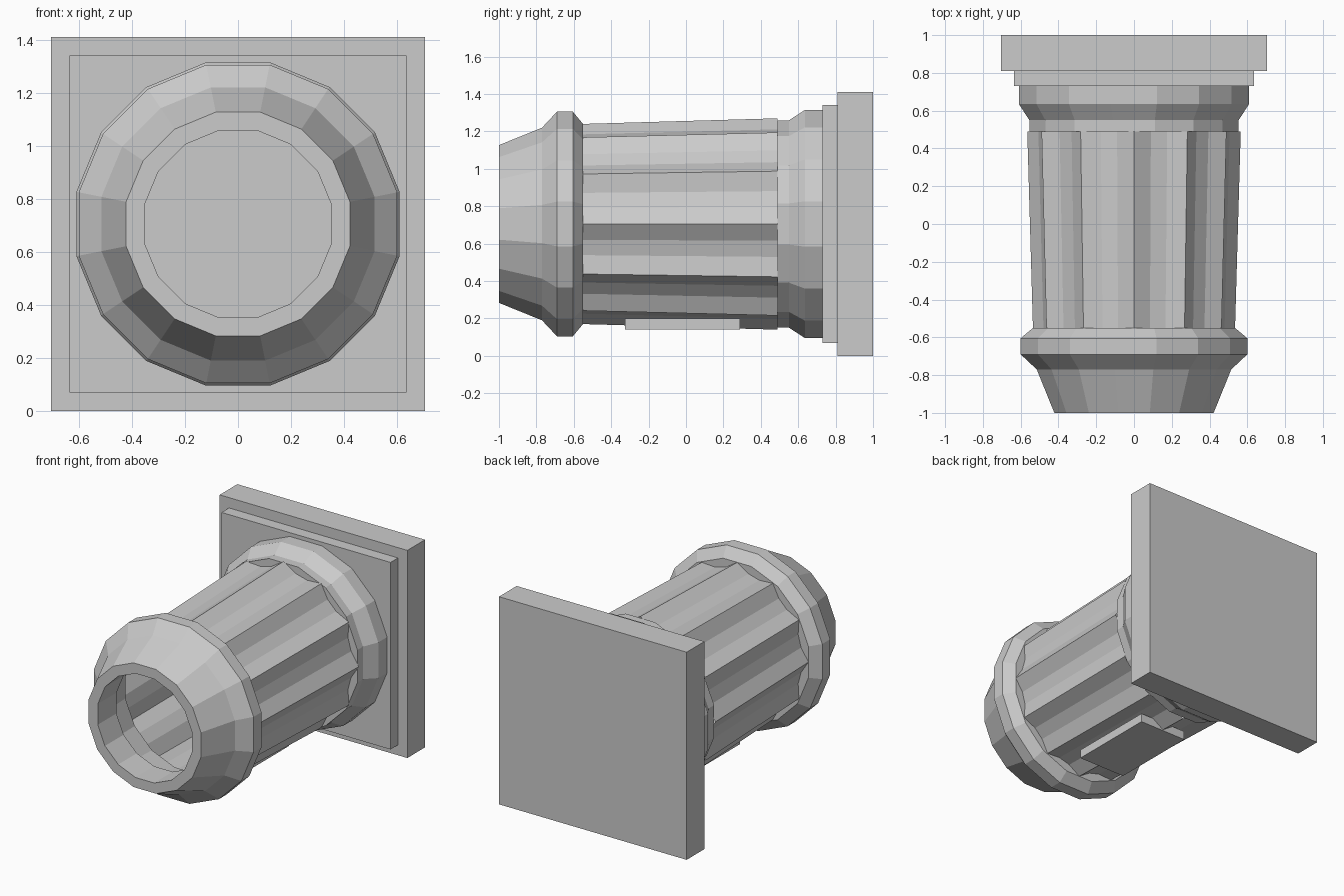
import bpy, bmesh, math

if "Cube" in bpy.data.objects:
    bpy.data.objects.remove(bpy.data.objects["Cube"])

CZ = 0.705  # height of the horizontal axis
grey = bpy.data.materials.new("stone grey")
grey.diffuse_color = (0.6, 0.6, 0.6, 1)
grey.use_nodes = True
grey.node_tree.nodes["Principled BSDF"].inputs["Base Color"].default_value = grey.diffuse_color


def finish(name, bm, recalc=True):
    if recalc:
        bmesh.ops.recalc_face_normals(bm, faces=bm.faces)
    me = bpy.data.meshes.new(name)
    bm.to_mesh(me)
    bm.free()
    me.materials.append(grey)
    ob = bpy.data.objects.new(name, me)
    bpy.context.collection.objects.link(ob)
    return ob


def box(name, x, y0, y1, z0, z1):
    bm = bmesh.new()
    bmesh.ops.create_cube(bm, size=1)
    for v in bm.verts:
        v.co = (v.co.x * 2 * x, y0 + (v.co.y + 0.5) * (y1 - y0),
                z0 + (v.co.z + 0.5) * (z1 - z0))
    finish(name, bm)


def loft(name, sections, closed=False, caps=False, recalc=True):
    """Bridge sections, each (y, [(angle, radius), ...]), along the y axis."""
    bm = bmesh.new()
    rings = [[bm.verts.new((r * math.sin(a), y, CZ + r * math.cos(a))) for a, r in pts]
             for y, pts in sections]
    n = len(rings[0])
    pairs = list(zip(rings, rings[1:])) + ([(rings[-1], rings[0])] if closed else [])
    for a, b in pairs:
        for i in range(n):
            j = (i + 1) % n
            bm.faces.new((a[i], a[j], b[j], b[i]))
    if caps:
        bm.faces.new(rings[0])
        bm.faces.new(rings[-1][::-1])
    finish(name, bm, recalc)


def ring16(r):
    return [((i + 0.5) * math.tau / 16, r) for i in range(16)]


def fluted(r):
    # twelve sharp ridges with three-facet hollows between them
    pts = []
    for i in range(12):
        for k, s in ((0, 1.0), (1, 0.91), (2, 0.91)):
            pts.append(((i + k / 3) * math.tau / 12, r * s))
    return pts


# square base plates at the back
box("base_plate", 0.705, 0.81, 1.0, 0.0, 1.41)
box("base_step", 0.635, 0.73, 0.81, 0.07, 1.34)

# collar in front of the base
loft("rear_collar", [(y, ring16(r)) for y, r in
     ((0.49, 0.565), (0.55, 0.565), (0.635, 0.621), (0.73, 0.621))], caps=True)

# fluted tapering shaft
loft("fluted_shaft", [(-0.55, fluted(0.535)), (0.49, fluted(0.565))])

# hollow front cap with its bore
loft("front_cap", [(y, ring16(r)) for y, r in
     ((-1.0, 0.36), (-1.0, 0.43), (-0.77, 0.525), (-0.69, 0.612), (-0.605, 0.612),
      (-0.55, 0.545), (-0.55, 0.47), (-0.8, 0.45), (-0.8, 0.36))], closed=True)

# small plate under the shaft
box("underside_plate", 0.18, -0.325, 0.29, 0.14, 0.2)
